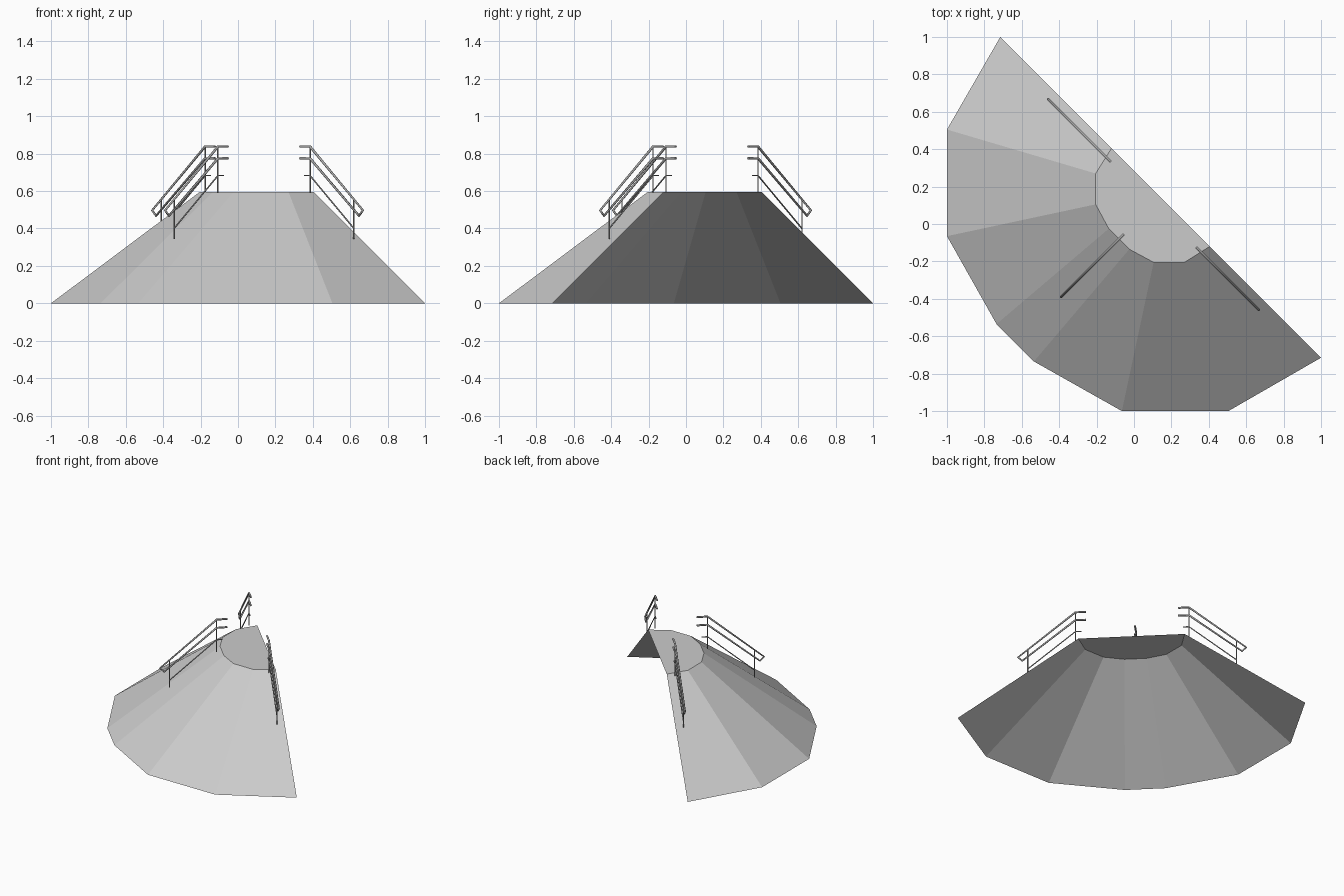
import bpy, bmesh
from mathutils import Vector

cube = bpy.data.objects.get("Cube")
if cube:
    bpy.data.objects.remove(cube, do_unlink=True)


def material(name, value):
    mat = bpy.data.materials.new(name)
    mat.use_nodes = True
    colour = (value, value, value, 1)
    mat.diffuse_color = colour
    mat.node_tree.nodes["Principled BSDF"].inputs["Base Color"].default_value = colour
    return mat


concrete = material("light grey concrete", 0.6)
steel = material("grey steel", 0.4)


# Flared ramp: open shell, symmetric about the x = y diagonal
def mirrored(half):
    return half + [(y, x) for x, y in reversed(half)]


foot = mirrored([(-0.715, 1), (-1, 0.505), (-1, -0.065), (-0.735, -0.535)])
crest = mirrored([(-0.12, 0.405), (-0.205, 0.27), (-0.205, 0.105), (-0.135, -0.025)])

bm = bmesh.new()
low = [bm.verts.new((x, y, 0)) for x, y in foot]
high = [bm.verts.new((x, y, 0.595)) for x, y in crest]
for i in range(len(low) - 1):
    bm.faces.new((low[i], low[i + 1], high[i + 1], high[i]))
bm.faces.new(high)
mesh = bpy.data.meshes.new("ramp")
bm.to_mesh(mesh)
bm.free()
ramp = bpy.data.objects.new("ramp", mesh)
mesh.materials.append(concrete)
bpy.context.collection.objects.link(ramp)


# Handrails: each path is (distance along the rail, height), swept as a tube
def tubes(name, paths, radius, origin, direction):
    curve = bpy.data.curves.new(name, "CURVE")
    curve.dimensions = "3D"
    curve.bevel_depth = radius
    curve.bevel_resolution = 1
    curve.use_fill_caps = True
    for path in paths:
        spline = curve.splines.new("POLY")
        spline.points.add(len(path) - 1)
        for point, (s, z) in zip(spline.points, path):
            pos = Vector(origin) + s * Vector(direction)
            point.co = (pos.x, pos.y, z, 1)
    curve.materials.append(steel)
    bpy.context.collection.objects.link(bpy.data.objects.new(name, curve))


# Grab rail folds back at its lower end into the second rail
grab_rail = [[(-0.053, 0.838), (0, 0.838), (0.283, 0.497),
              (0.262, 0.468), (0, 0.775), (-0.053, 0.775)]]
# Low rail and the two posts are thinner
frame = [[(-0.03, 0.683), (0, 0.683), (0.235, 0.4)],
         [(0, 0.59), (0, 0.838)],
         [(0.235, 0.345), (0.235, 0.552)]]

for side, origin, direction in (
        ("right", (-0.176, 0.385), (-1, 1)),
        ("middle", (-0.107, -0.107), (-1, -1)),
        ("left", (0.385, -0.176), (1, -1))):
    tubes(side + "_grab_rail", grab_rail, 0.007, origin, direction)
    tubes(side + "_rail_frame", frame, 0.004, origin, direction)
